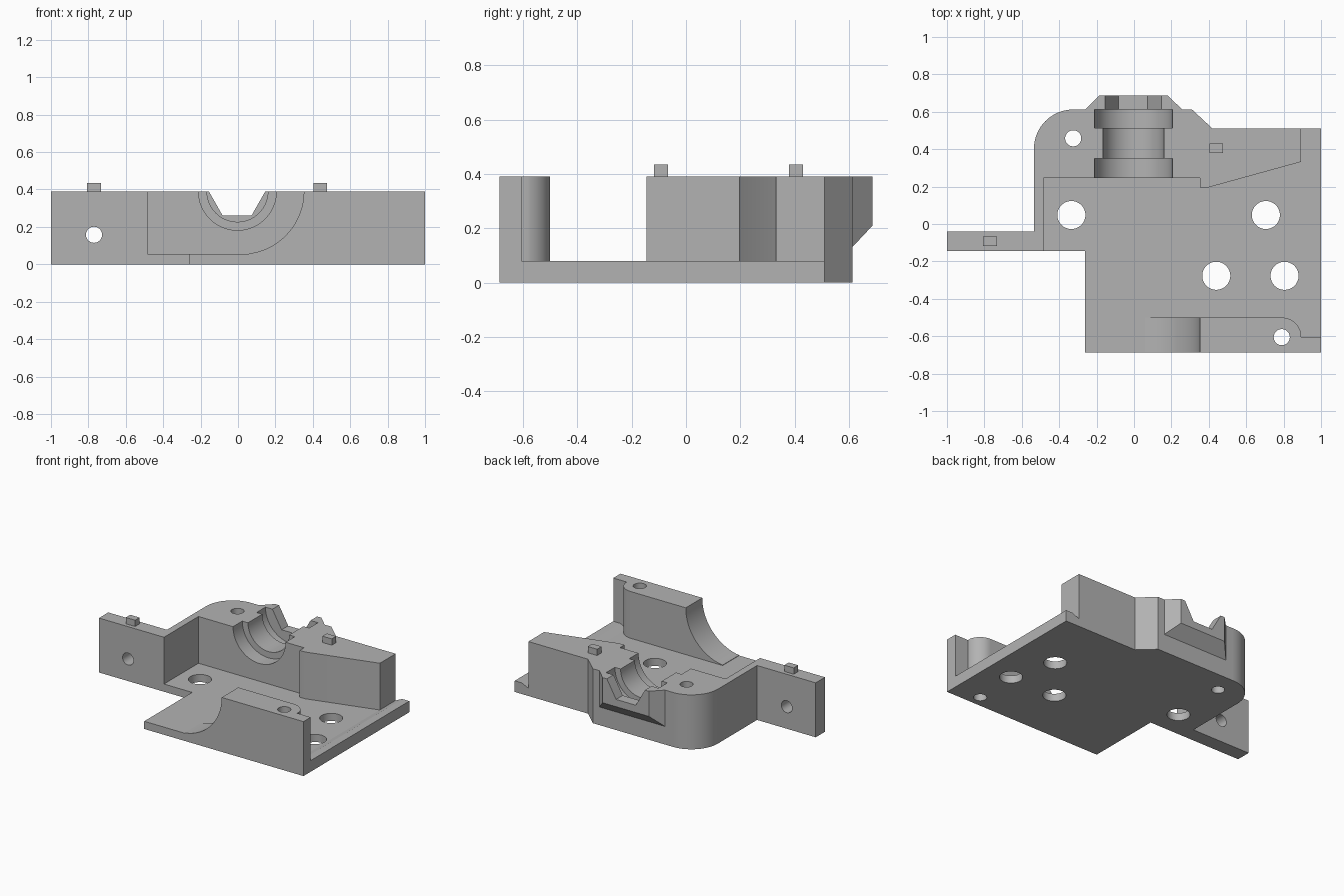
import bpy, bmesh
from math import cos, sin, pi, radians
from mathutils import Vector

cube = bpy.data.objects.get("Cube")
if cube:
    bpy.data.objects.remove(cube, do_unlink=True)

grey = bpy.data.materials.new("plain grey")
grey.use_nodes = True
COLOUR = (0.45, 0.45, 0.45, 1)
grey.diffuse_color = COLOUR
grey.node_tree.nodes["Principled BSDF"].inputs["Base Color"].default_value = COLOUR

TOP, FLOOR, END = 0.39, 0.055, 0.687


def arc(cx, cy, r, start, end, steps=16):
    angles = [radians(start + (end - start) * i / steps) for i in range(steps + 1)]
    return [(cx + r * cos(a), cy + r * sin(a)) for a in angles]


def loft(name, first, second):
    """Solid between two matching loops of 3D points."""
    bm = bmesh.new()
    a = [bm.verts.new(p) for p in first]
    b = [bm.verts.new(p) for p in second]
    bm.faces.new(a)
    bm.faces.new(b)
    for i in range(len(a)):
        j = (i + 1) % len(a)
        bm.faces.new((a[i], a[j], b[j], b[i]))
    bmesh.ops.recalc_face_normals(bm, faces=bm.faces)
    mesh = bpy.data.meshes.new(name)
    bm.to_mesh(mesh)
    bm.free()
    mesh.materials.append(grey)
    obj = bpy.data.objects.new(name, mesh)
    bpy.context.collection.objects.link(obj)
    return obj


def prism_z(name, outline, low, high):
    return loft(name, [(x, y, low) for x, y in outline], [(x, y, high) for x, y in outline])


def prism_y(name, outline, near, far):
    return loft(name, [(x, near, z) for x, z in outline], [(x, far, z) for x, z in outline])


def box(name, x0, x1, y0, y1, z0, z1):
    return prism_z(name, [(x0, y0), (x1, y0), (x1, y1), (x0, y1)], z0, z1)


def circle(x, y, r, steps=48):
    return arc(x, y, r, 0, 360, steps)[:-1]


def cut(obj, cutters):
    for c in cutters:
        mod = obj.modifiers.new("cut", 'BOOLEAN')
        mod.operation, mod.solver, mod.object = 'DIFFERENCE', 'EXACT', c
    graph = bpy.context.evaluated_depsgraph_get()
    mesh = bpy.data.meshes.new_from_object(obj.evaluated_get(graph))
    obj.modifiers.clear()
    obj.data = mesh


# Shared back outline, from the right-hand end round to the left wall
back_edge = [(1, 0.51), (0.42, 0.51), (0.31, 0.612), (-0.32, 0.612)]
back_edge += arc(-0.325, 0.402, 0.21, 90, 180)

# Floor plate
floor = prism_z("floor_plate", back_edge + [
    (-0.535, -0.04), (-0.535, -0.145), (-0.262, -0.145), (-0.262, -END), (1, -END)], 0, FLOOR)

# Back block with the thin left wall
block = prism_z("back_block", [(0.892, 0.51)] + back_edge[1:] + [
    (-0.535, -0.145), (-0.485, -0.145), (-0.485, 0.245),
    (0.352, 0.245), (0.352, 0.195), (0.395, 0.195), (0.892, 0.332)], FLOOR, TOP)

# Side tab
tab = box("side_tab", -1, -0.535, -0.145, -0.04, 0, TOP)

# Front wall, rounded behind its screw hole
wall = prism_z("front_wall", [(0.06, -END), (1, -END), (1, -0.605)]
               + [(0.893, -0.605)] + arc(0.79, -0.605, 0.105, 12, 90, 12)
               + [(0.06, -0.5)], FLOOR, TOP)

# Low rail along the open side
prism_y("side_rail", [(0.89, FLOOR), (1, FLOOR), (1, 0.08), (0.945, 0.08)], -0.605, 0.51)

# Tapered collar behind the bore
near = [(-0.262, 0.13), (0.258, 0.13), (0.258, TOP), (-0.262, TOP)]
far = [(-0.187, 0.21), (0.18, 0.21), (0.18, TOP), (-0.187, TOP)]
collar = loft("bore_collar", [(x, 0.612, z) for x, z in near], [(x, END, z) for x, z in far])

# Locating pegs
for name, x, y in (("left_peg", -0.77, -0.092), ("right_peg", 0.44, 0.405)):
    box(name, x - 0.037, x + 0.037, y - 0.025, y + 0.025, TOP, 0.435)

# Cutters: floor holes, screw holes, tab hole, stepped bore, collar notch, wall scoop
big_holes = [prism_z("hole_cutter", circle(x, y, 0.075), -0.1, 0.2)
             for x, y in ((-0.335, 0.048), (0.705, 0.048), (0.44, -0.277), (0.805, -0.277))]
back_screw = prism_z("screw_cutter", circle(-0.325, 0.458, 0.043), -0.1, 0.5)
front_screw = prism_z("screw_cutter", circle(0.79, -0.605, 0.043), -0.1, 0.5)
tab_hole = prism_y("tab_cutter", circle(-0.77, 0.158, 0.043), -0.3, 0.1)
bores = [prism_y("bore_cutter", circle(-0.003, TOP, r, 64), y0, y1)
         for r, y0, y1 in ((0.208, 0.2, 0.35), (0.163, 0.3, 0.55), (0.208, 0.512, 0.65))]
notch = prism_y("notch_cutter", [(-0.083, 0.262), (0.073, 0.262), (0.18, 0.45), (-0.19, 0.45)], 0.55, 0.75)
scoop = prism_y("scoop_cutter", circle(0.017, TOP, 0.335, 96), -0.8, -0.4)

cut(floor, big_holes + [back_screw, front_screw])
cut(block, bores + [back_screw])
cut(tab, [tab_hole])
cut(wall, [scoop, front_screw])
cut(collar, [notch])
for c in big_holes + bores + [back_screw, front_screw, tab_hole, notch, scoop]:
    bpy.data.objects.remove(c, do_unlink=True)

# Smooth the curved faces, keep edges sharp
bpy.ops.object.select_all(action='DESELECT')
for obj in (floor, block, tab, wall, collar):
    obj.select_set(True)
    bpy.context.view_layer.objects.active = obj
bpy.ops.object.shade_smooth_by_angle(angle=radians(30))
